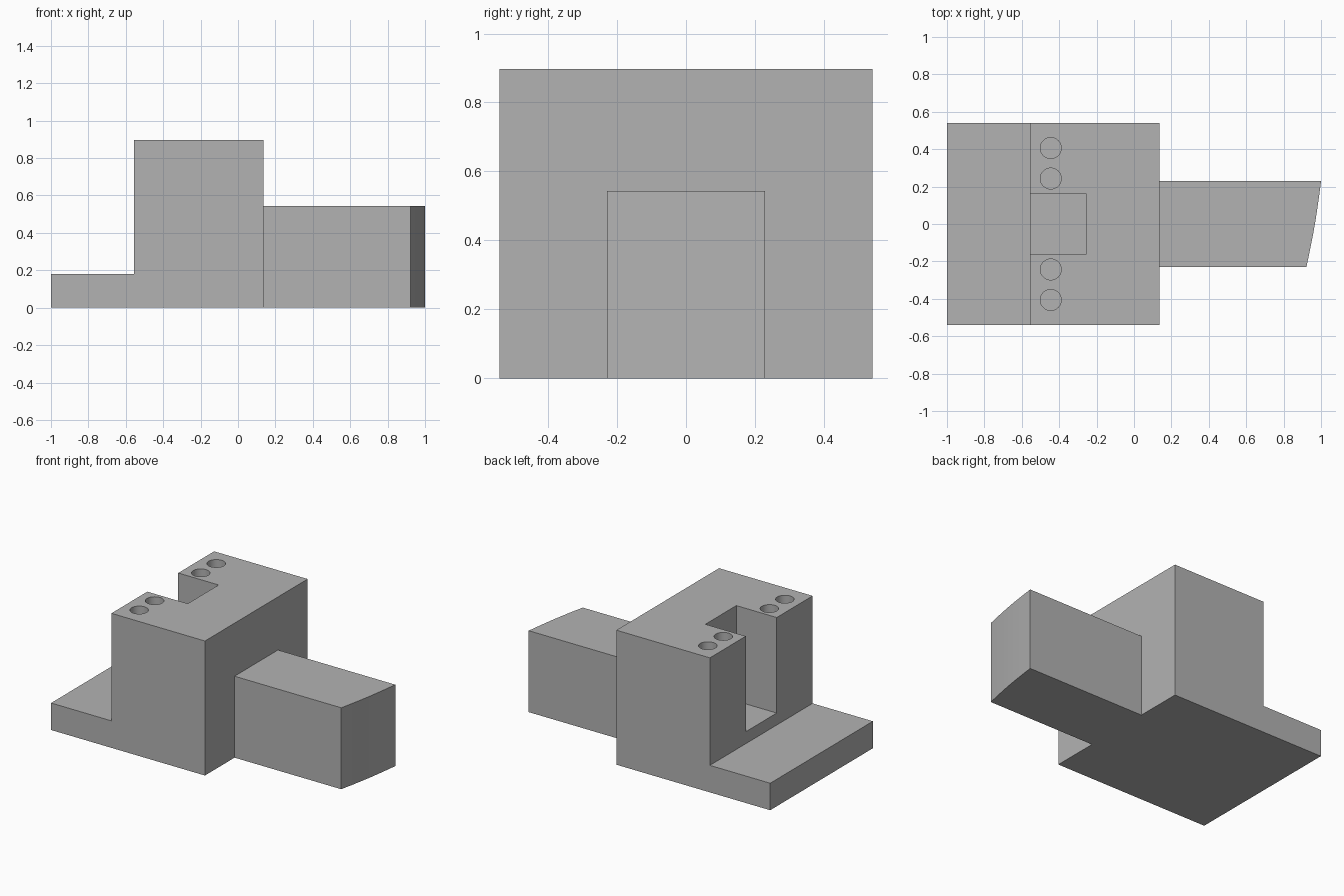
import bpy, bmesh, math
from mathutils import Vector

cube = bpy.data.objects.get("Cube")
if cube:
    bpy.data.objects.remove(cube, do_unlink=True)

GREY = (0.45, 0.45, 0.45, 1)
grey = bpy.data.materials.new("plain grey")
grey.use_nodes = True
grey.diffuse_color = GREY
grey.node_tree.nodes["Principled BSDF"].inputs["Base Color"].default_value = GREY


def prism(name, outline, push):
    """Extrude a closed outline of 3D points along a vector."""
    bm = bmesh.new()
    face = bm.faces.new([bm.verts.new(p) for p in outline])
    made = bmesh.ops.extrude_face_region(bm, geom=[face])["geom"]
    bmesh.ops.translate(bm, vec=push, verts=[v for v in made if isinstance(v, bmesh.types.BMVert)])
    bmesh.ops.recalc_face_normals(bm, faces=bm.faces)
    mesh = bpy.data.meshes.new(name)
    bm.to_mesh(mesh)
    bm.free()
    mesh.materials.append(grey)
    obj = bpy.data.objects.new(name, mesh)
    bpy.context.collection.objects.link(obj)
    return obj


def activate(obj):
    bpy.ops.object.select_all(action="DESELECT")
    obj.select_set(True)
    bpy.context.view_layer.objects.active = obj


def cut(target, cutter):
    cutter.hide_render = True
    mod = target.modifiers.new("cut", "BOOLEAN")
    mod.operation, mod.solver, mod.object = "DIFFERENCE", "EXACT", cutter
    activate(target)
    bpy.ops.object.modifier_apply(modifier=mod.name)
    bpy.data.objects.remove(cutter, do_unlink=True)


# Stepped body: low foot plate and tall block from one side profile
half_depth, step_x, top, end_x = 0.541, -0.555, 0.897, 0.135
profile = [(-1, 0), (end_x, 0), (end_x, top), (step_x, top), (step_x, 0.18), (-1, 0.18)]
body = prism("stepped_body", [(x, -half_depth, z) for x, z in profile], (0, 2 * half_depth, 0))

# Slot open towards the foot plate, ending a little above it
slot_half, slot_floor = 0.163, 0.26
slot_plan = [(-0.7, -slot_half), (-0.257, -slot_half), (-0.257, slot_half), (-0.7, slot_half)]
cut(body, prism("slot_cutter", [(x, y, slot_floor) for x, y in slot_plan], (0, 0, 1)))

# Two blind round holes on each side of the slot
sides, radius, hole_depth = 48, 0.056, 0.3
for side in (-1, 1):
    for y in (0.243, 0.406):
        ring = [(-0.445 + radius * math.cos(math.tau * i / sides),
                 side * y + radius * math.sin(math.tau * i / sides),
                 top - hole_depth) for i in range(sides)]
        cut(body, prism("hole_cutter", ring, (0, 0, 1)))

# Arm with a slanted, faintly bowed end
near, far = Vector((0.922, -0.229, 0)), Vector((1, 0.229, 0))
bow, steps = Vector((0.006, -0.001, 0)), 12
end_curve = [near.lerp(far, i / steps) + bow * math.sin(math.pi * i / steps)
             for i in range(steps + 1)]
arm = prism("arm", [(end_x, far.y, 0), (end_x, near.y, 0)] + end_curve, (0, 0, 0.543))

for part in (body, arm):
    activate(part)
    bpy.ops.object.shade_smooth_by_angle(angle=math.radians(30))
